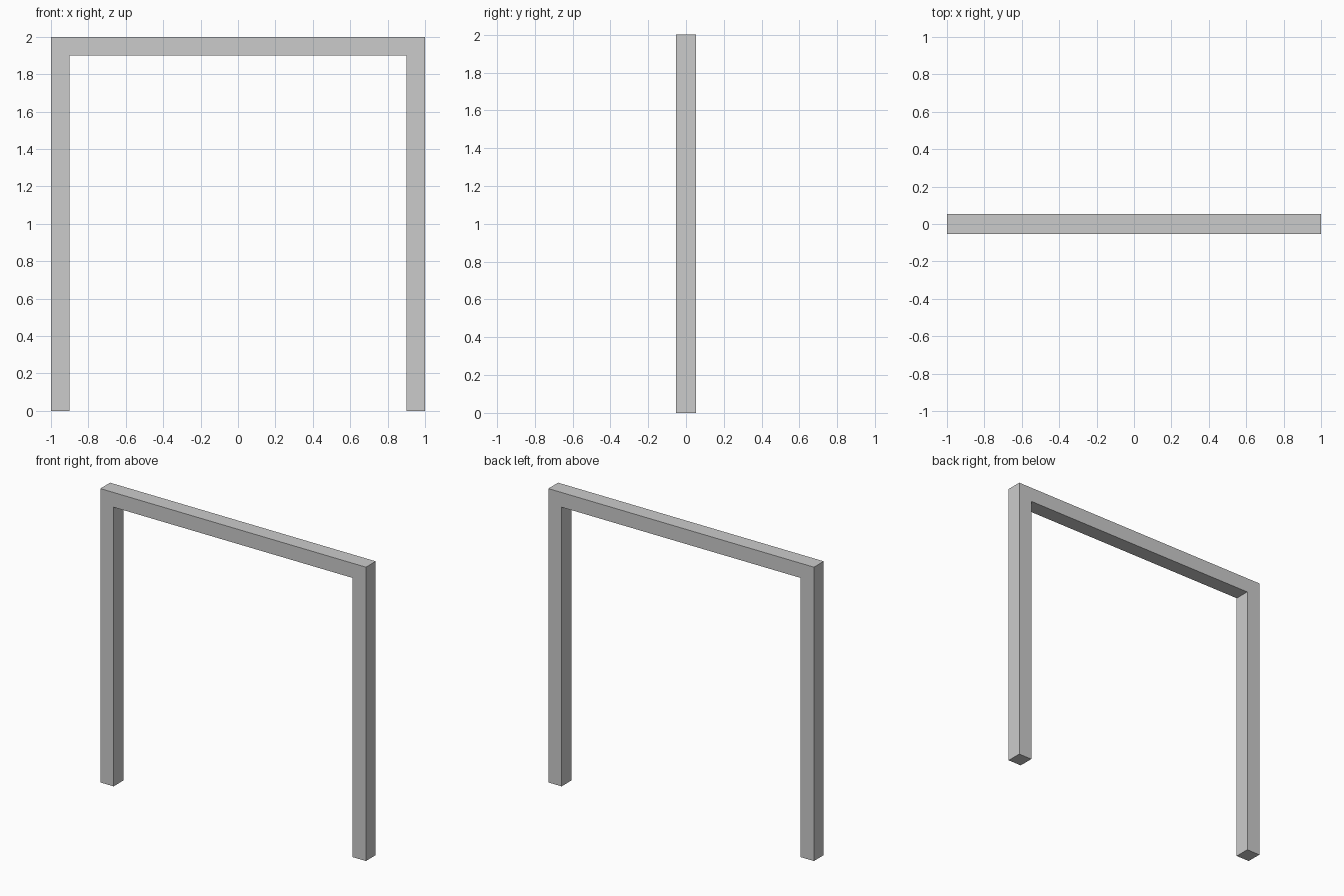
import bpy
import bmesh

if "Cube" in bpy.data.objects:
    bpy.data.objects.remove(bpy.data.objects["Cube"])

HALF_WIDTH, HEIGHT = 1.0, 2.0
BAR, DEPTH = 0.1, 0.105

# Outline of the right half of the arch, from the outer foot round to the inner foot
half = [(HALF_WIDTH, 0), (HALF_WIDTH, HEIGHT)]
inner = [(HALF_WIDTH - BAR, HEIGHT - BAR), (HALF_WIDTH - BAR, 0)]


def mirrored(points):
    return [(-x, z) for x, z in reversed(points)]


# Full U-shaped outline: outer edge, then inner edge back
outline = half + mirrored(half) + mirrored(inner) + inner
outline = [p for i, p in enumerate(outline) if p not in outline[:i]]

# Door-like frame: two posts and a top beam, one continuous extrusion
bm = bmesh.new()
face = bm.faces.new([bm.verts.new((x, -DEPTH / 2, z)) for x, z in outline])
result = bmesh.ops.extrude_face_region(bm, geom=[face])
moved = [g for g in result["geom"] if isinstance(g, bmesh.types.BMVert)]
bmesh.ops.translate(bm, verts=moved, vec=(0, DEPTH, 0))
bmesh.ops.recalc_face_normals(bm, faces=bm.faces)

mesh = bpy.data.meshes.new("arch_frame")
bm.to_mesh(mesh)
bm.free()
frame = bpy.data.objects.new("arch_frame", mesh)
bpy.context.collection.objects.link(frame)
